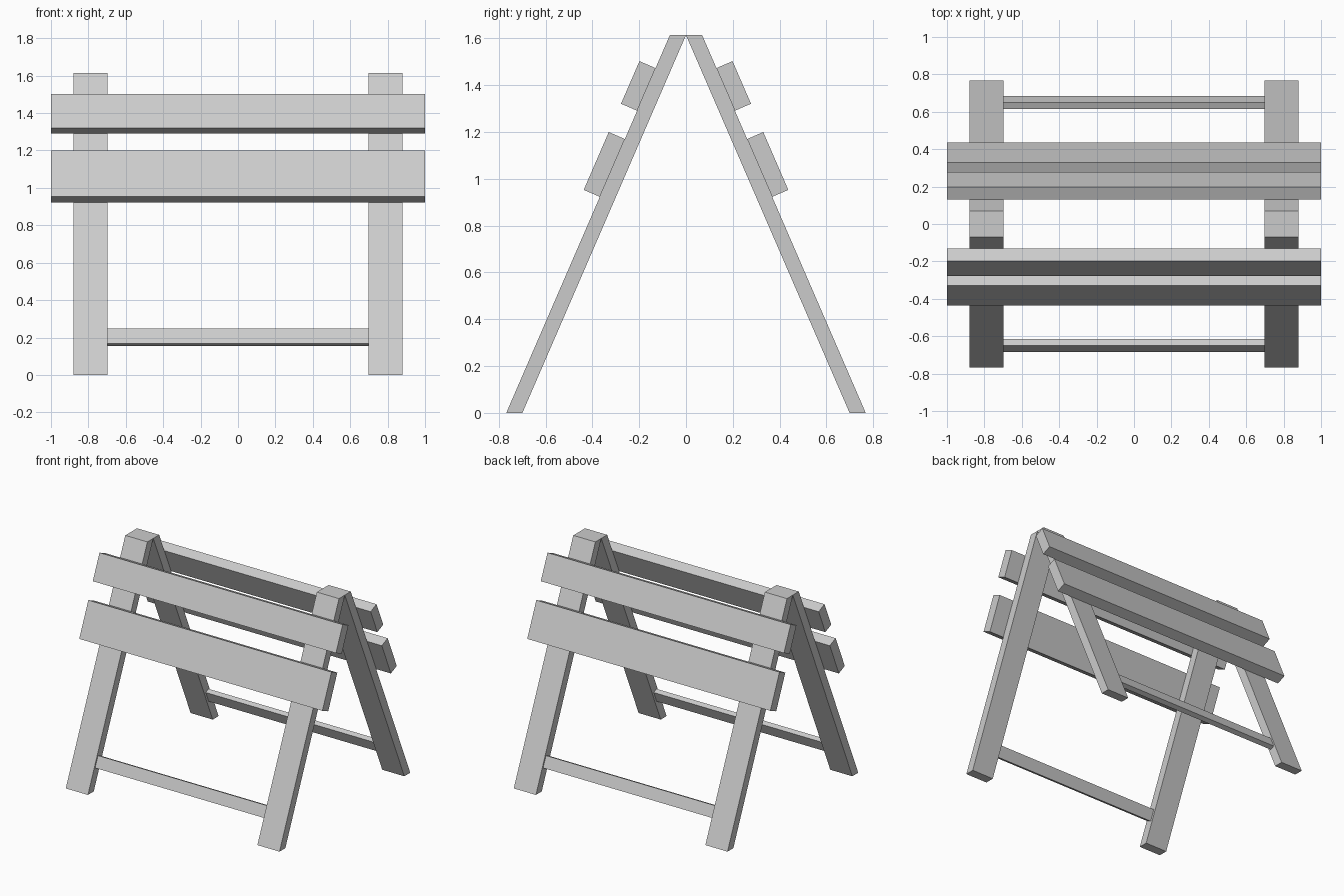
import bpy

if "Cube" in bpy.data.objects:
    bpy.data.objects.remove(bpy.data.objects["Cube"])

H = 1.614      # total height
SLOPE = 0.433  # outward lean of the legs (y per unit z)


def prism(name, profile, x0, x1, side):
    """Extrude a (y, z) profile along x; side = -1 front, +1 back."""
    n = len(profile)
    verts = [(x, side * y, z) for x in (x0, x1) for y, z in profile]
    faces = [tuple(range(n)), tuple(range(2 * n - 1, n - 1, -1))]
    faces += [(i, i + n, (i + 1) % n + n, (i + 1) % n) for i in range(n)]
    if side > 0:
        faces = [f[::-1] for f in faces]
    mesh = bpy.data.meshes.new(name)
    mesh.from_pydata(verts, [], faces)
    mesh.update()
    # keep normals outward
    import bmesh
    bm = bmesh.new()
    bm.from_mesh(mesh)
    bmesh.ops.recalc_face_normals(bm, faces=bm.faces)
    bm.to_mesh(mesh)
    bm.free()
    obj = bpy.data.objects.new(name, mesh)
    bpy.context.collection.objects.link(obj)
    return obj


def slanted(offset, z_top, z_low, thick):
    """Rectangle aligned with the leg: inner edge lies `offset` out from the
    leg's inner face, running from z_top to z_low."""
    k = (1 + SLOPE ** 2) ** 0.5
    ny, nz = thick / k, thick * SLOPE / k
    a = (offset + (H - z_top) * SLOPE, z_top)
    b = (offset + (H - z_low) * SLOPE, z_low)
    return [a, b, (b[0] + ny, b[1] + nz), (a[0] + ny, a[1] + nz)]


leg = [(0, H), (H * SLOPE, 0), (H * SLOPE + 0.069, 0), (0.069, H)]

for side, label in ((-1, "front"), (1, "back")):
    # Legs, cut flat at top and floor
    prism(label + "_leg_left", leg, -0.879, -0.697, side)
    prism(label + "_leg_right", leg, 0.697, 0.879, side)
    # Boards resting on the outer faces of the legs
    prism(label + "_upper_board", slanted(0.069, 1.473, 1.291, 0.075), -1, 1, side)
    prism(label + "_lower_board", slanted(0.069, 1.170, 0.923, 0.075), -1, 1, side)
    # Thin rung between the legs
    prism(label + "_rung", slanted(0.018, 0.233, 0.154, 0.036), -0.697, 0.697, side)
